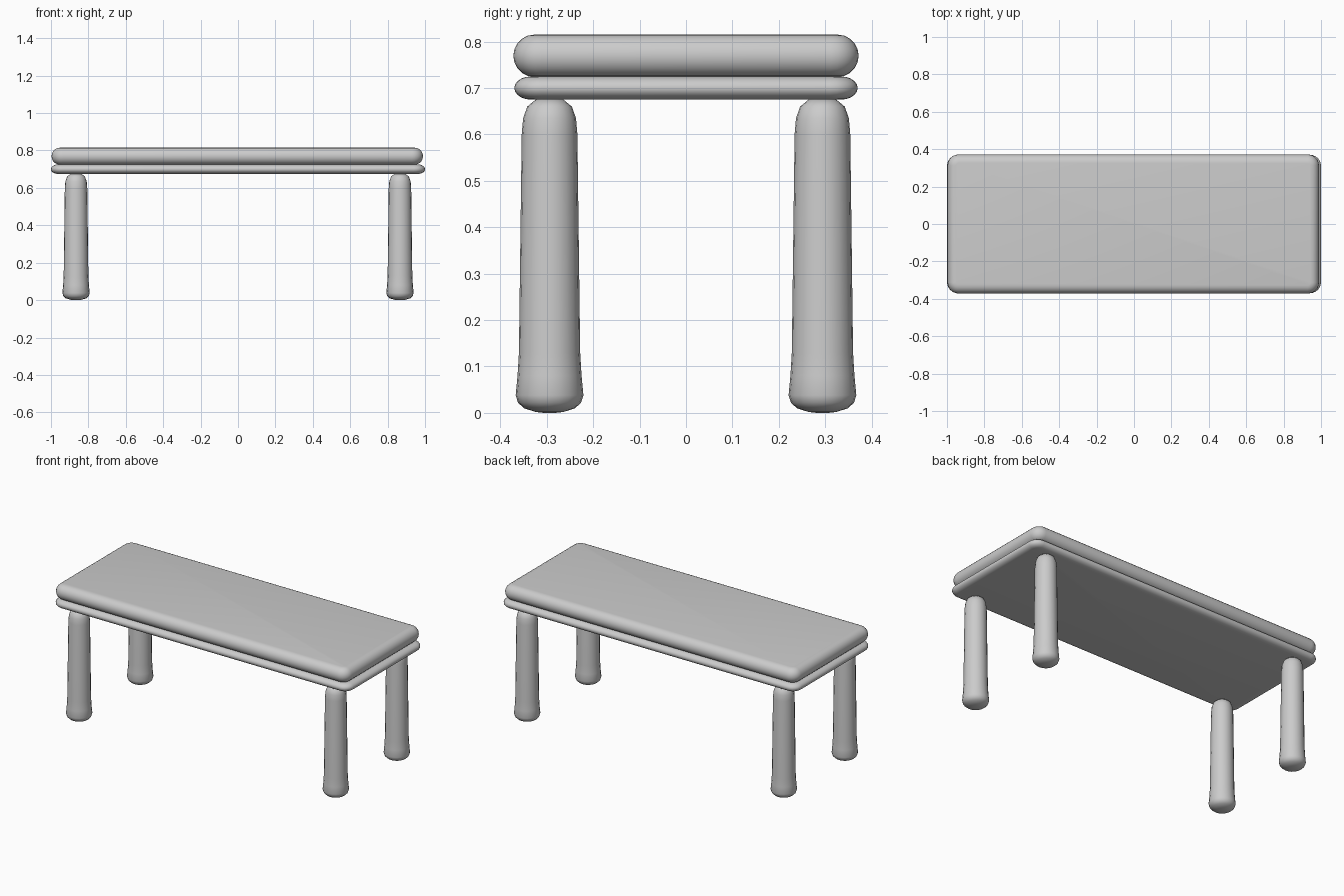
import bpy, bmesh
from math import sin, cos, pi

default = bpy.data.objects.get("Cube")
if default:
    bpy.data.objects.remove(default, do_unlink=True)

# Single plain grey for the whole bench
GREY = (0.6, 0.6, 0.6, 1.0)
grey = bpy.data.materials.new("light grey")
grey.use_nodes = True
grey.diffuse_color = GREY
grey.node_tree.nodes["Principled BSDF"].inputs["Base Color"].default_value = GREY


def loft(name, rings, location):
    """Skin a stack of closed rings, cap both ends and smooth the result."""
    bm = bmesh.new()
    loops = [[bm.verts.new(p) for p in ring] for ring in rings]
    count = len(loops[0])
    for low, high in zip(loops, loops[1:]):
        for i in range(count):
            j = (i + 1) % count
            bm.faces.new((low[i], low[j], high[j], high[i]))
    bm.faces.new(loops[0][::-1])
    bm.faces.new(loops[-1])
    mesh = bpy.data.meshes.new(name)
    bm.to_mesh(mesh)
    bm.free()
    mesh.materials.append(grey)
    obj = bpy.data.objects.new(name, mesh)
    obj.location = location
    bpy.context.collection.objects.link(obj)
    bpy.ops.object.select_all(action='DESELECT')
    obj.select_set(True)
    bpy.context.view_layer.objects.active = obj
    bpy.ops.object.shade_smooth_by_angle(angle=pi / 4)
    return obj


def rounded_rectangle(half_x, half_y, radius, inset, z, steps=6):
    points = []
    for quarter, (sx, sy) in enumerate([(1, 1), (-1, 1), (-1, -1), (1, -1)]):
        for k in range(steps + 1):
            a = (quarter + k / steps) * pi / 2
            points.append((sx * (half_x - radius) + (radius - inset) * cos(a),
                           sy * (half_y - radius) + (radius - inset) * sin(a), z))
    return points


def slab(name, half_x, half_y, bottom, top, edge, x=0):
    """Board with a rounded outline and a fully rounded, padded rim."""
    half = (top - bottom) / 2
    steps = 10
    rings = []
    for k in range(steps + 1):
        a = -pi / 2 + pi * k / steps
        rings.append(rounded_rectangle(half_x, half_y, 0.06,
                                       edge * (1 - cos(a)), half * sin(a)))
    return loft(name, rings, (x, 0, bottom + half))


# Padded seat above a thinner base board
slab("seat_cushion", 0.993, 0.372, 0.724, 0.815, 0.045, -0.004)
slab("seat_board", 1.0, 0.37, 0.675, 0.725, 0.036)

# Round legs: flared foot, slight taper, domed top, as (radius, height)
LEG = [(0.03, 0.002), (0.055, 0.01), (0.068, 0.022), (0.073, 0.038), (0.069, 0.08),
       (0.066, 0.13), (0.06, 0.6), (0.057, 0.635), (0.048, 0.66), (0.03, 0.675)]
SIDES = 20
leg_rings = [[(r * cos(2 * pi * i / SIDES), r * sin(2 * pi * i / SIDES), z)
              for i in range(SIDES)] for r, z in LEG]
leg_rings.insert(0, [(p[0] * 0.4, p[1] * 0.4, 0) for p in leg_rings[0]])
for side, sx in (("left", 1), ("right", -1)):
    for end, sy in (("front", -1), ("back", 1)):
        loft(f"{end}_{side}_leg", leg_rings, (sx * 0.866, sy * 0.294, 0))
